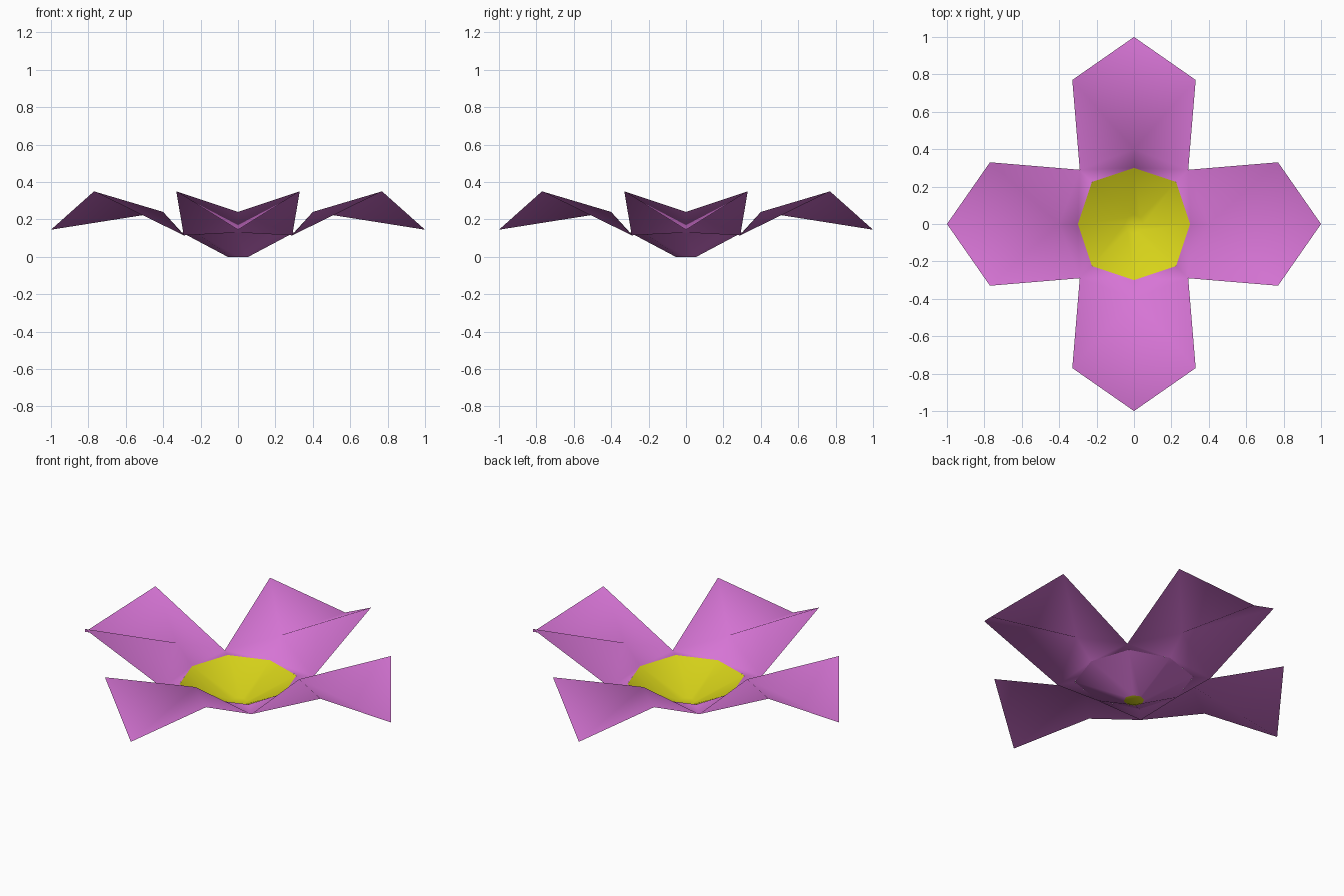
import bpy
import bmesh
from math import cos, sin, pi
from mathutils import Matrix, Vector

cube = bpy.data.objects.get("Cube")
if cube:
    bpy.data.objects.remove(cube, do_unlink=True)


def make_material(name, color):
    mat = bpy.data.materials.new(name)
    mat.use_nodes = True
    mat.diffuse_color = color
    mat.node_tree.nodes["Principled BSDF"].inputs["Base Color"].default_value = color
    return mat


def finish(bm, name, mat):
    bmesh.ops.remove_doubles(bm, verts=bm.verts, dist=0.001)
    mesh = bpy.data.meshes.new(name)
    bm.to_mesh(mesh)
    bm.free()
    mesh.materials.append(mat)
    mesh.polygons.foreach_set("use_smooth", [True] * len(mesh.polygons))
    obj = bpy.data.objects.new(name, mesh)
    bpy.context.collection.objects.link(obj)
    return obj


def ring(bm, axis_radius, diagonal_radius, z):
    """Eight points, alternating between the axes and the diagonals."""
    radii = (axis_radius, diagonal_radius)
    return [bm.verts.new((radii[i % 2] * cos(i * pi / 4),
                          radii[i % 2] * sin(i * pi / 4), z)) for i in range(8)]


def bridge(bm, inner, outer):
    for i in range(8):
        j = (i + 1) % 8
        bm.faces.new((inner[i], outer[i], outer[j], inner[j]))


pink = make_material("orchid pink", (0.69, 0.18, 0.68, 1))
yellow = make_material("pollen yellow", (0.68, 0.65, 0.01, 1))

RIM = (0.30, 0.318, 0.13)

# Petals: half a petal with its collar, mirrored and turned four times
rim_axis = Vector((0.30, 0, 0.13))
rim_diagonal = Vector((0.225, 0.225, 0.13))
fold = Vector((0.40, 0, 0.24))
notch = Vector((0.29, 0.29, 0.115))
corner = Vector((0.77, 0.33, 0.35))
tip = Vector((1.0, 0, 0.145))
half = [(rim_axis, fold, notch), (rim_axis, notch, rim_diagonal),
        (fold, corner, notch), (fold, tip, corner)]

bm = bmesh.new()
for turn in range(4):
    rotation = Matrix.Rotation(turn * pi / 2, 3, 'Z')
    for side in (1, -1):
        for tri in half:
            points = [rotation @ Vector((p.x, p.y * side, p.z)) for p in tri]
            bm.faces.new([bm.verts.new(p) for p in points[::side]])
finish(bm, "petals", pink)

# Outer cup under the flower centre, open at the bottom
bm = bmesh.new()
bridge(bm, ring(bm, *RIM), ring(bm, 0.055, 0.055, 0))
finish(bm, "outer_cup", pink)

# Yellow centre lining the cup, with a closed bottom
bm = bmesh.new()
bottom = ring(bm, 0.05, 0.05, 0)
bridge(bm, bottom, ring(bm, *RIM))
bm.faces.new(bottom)
finish(bm, "flower_centre", yellow)
